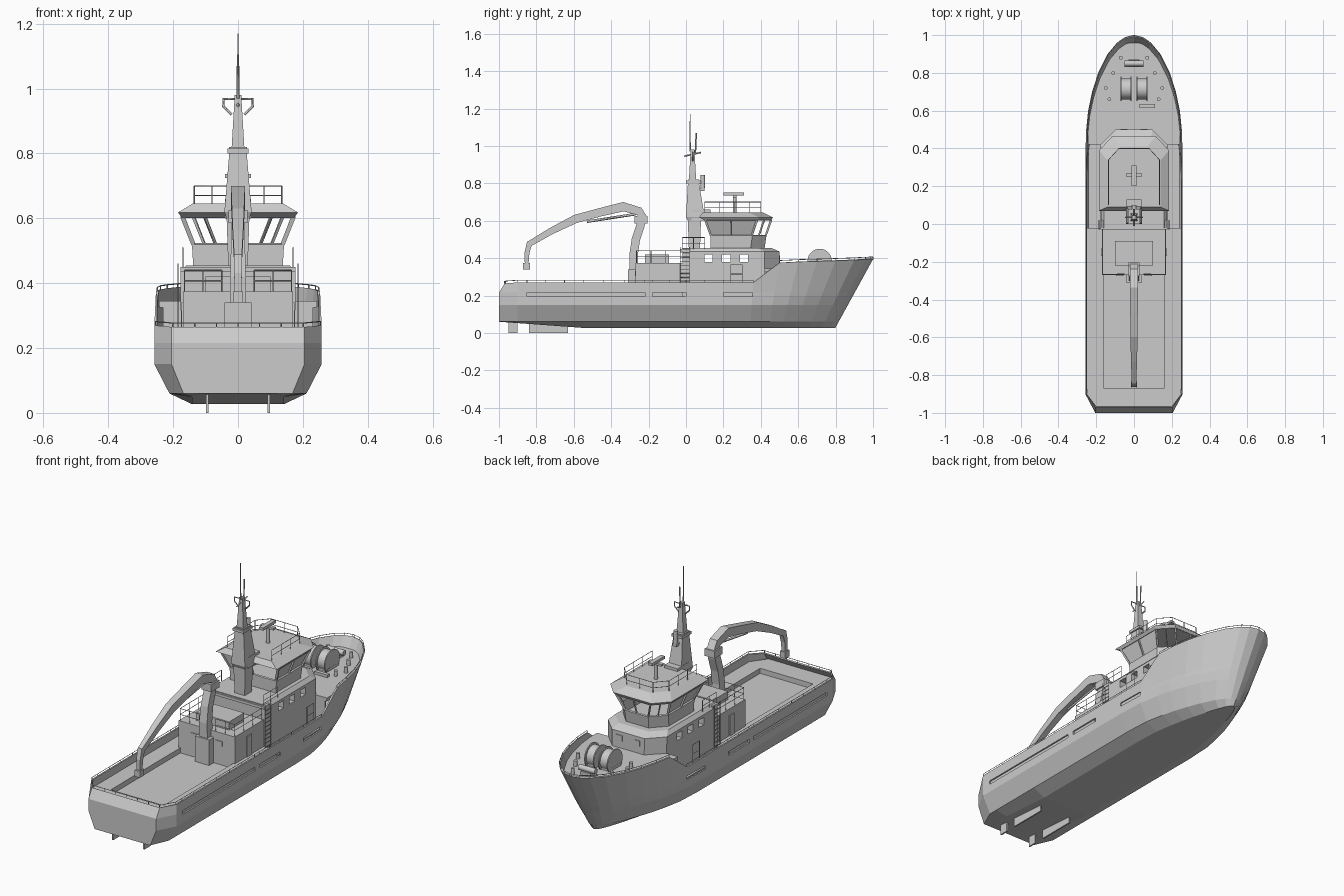
import bpy, bmesh, math
from mathutils import Vector, Matrix

if "Cube" in bpy.data.objects:
    bpy.data.objects.remove(bpy.data.objects["Cube"])

grey = bpy.data.materials.new("plain_grey")
grey.use_nodes = True
grey.diffuse_color = (0.6, 0.6, 0.6, 1)
grey.node_tree.nodes["Principled BSDF"].inputs["Base Color"].default_value = (0.6, 0.6, 0.6, 1)


def finish(name, bm):
    mesh = bpy.data.meshes.new(name)
    bm.to_mesh(mesh)
    bm.free()
    mesh.materials.append(grey)
    ob = bpy.data.objects.new(name, mesh)
    bpy.context.collection.objects.link(ob)
    return ob


def loft_bm(rings):
    """Skin closed rings of equal length and cap both ends."""
    bm = bmesh.new()
    rows = [[bm.verts.new(p) for p in r] for r in rings]
    n = len(rows[0])
    for a, b in zip(rows, rows[1:]):
        for i in range(n):
            bm.faces.new((a[i], a[(i + 1) % n], b[(i + 1) % n], b[i]))
    bm.faces.new(rows[0][::-1])
    bm.faces.new(rows[-1])
    return bm


def loft(name, rings):
    bm = loft_bm(rings)
    bmesh.ops.recalc_face_normals(bm, faces=bm.faces)
    return finish(name, bm)


def level(pts, z):
    return [(x, y, z) for x, y in pts]


def rect(hx, y0, y1, cx=0):
    return [(cx - hx, y0), (cx + hx, y0), (cx + hx, y1), (cx - hx, y1)]


def box(name, hx, y0, y1, z0, z1, cx=0):
    return loft(name, [level(rect(hx, y0, y1, cx), z) for z in (z0, z1)])


def plan(hx, y0, y1, cx, cy):
    """Outline with chamfered forward corners."""
    return [(-hx, y0), (hx, y0), (hx, y1 - cy), (hx - cx, y1), (cx - hx, y1), (-hx, y1 - cy)]


def arm(name, path):
    """Box-section beam along (y, z, thickness, half width) points."""
    rings = []
    for i, (y, z, t, w) in enumerate(path):
        a, b = path[max(i - 1, 0)], path[min(i + 1, len(path) - 1)]
        d = Vector((b[0] - a[0], b[1] - a[1])).normalized() * t / 2
        rings.append([(sx * w, y - s * d.y, z + s * d.x) for sx, s in ((-1, -1), (1, -1), (1, 1), (-1, 1))])
    return loft(name, rings)


def cylinder(name, centre, r, length, axis="Z", r2=None, sides=20):
    bm = bmesh.new()
    bmesh.ops.create_cone(bm, cap_ends=True, segments=sides, radius1=r, radius2=r if r2 is None else r2, depth=length)
    turn = Matrix.Rotation(math.pi / 2, 4, "Y") if axis == "X" else Matrix()
    bm.transform(Matrix.Translation(centre) @ turn)
    for f in bm.faces:
        f.smooth = len(f.verts) == 4
    for e in bm.edges:
        e.smooth = e.calc_face_angle(0) < 0.8
    return finish(name, bm)


def pipes(name, lines, r=0.0018):
    cu = bpy.data.curves.new(name, "CURVE")
    cu.dimensions, cu.bevel_depth, cu.bevel_resolution = "3D", r, 0
    cu.use_fill_caps = True
    for line in lines:
        sp = cu.splines.new("POLY")
        sp.points.add(len(line) - 1)
        for p, co in zip(sp.points, line):
            p.co = (*co, 1)
    cu.materials.append(grey)
    ob = bpy.data.objects.new(name, cu)
    bpy.context.collection.objects.link(ob)


def railing(name, pts, height, bars=2, gap=0.07):
    """Horizontal bars with evenly spaced posts along a path."""
    up = Vector((0, 0, height))
    pts = [Vector(p) for p in pts]
    lines = [[p + up * (k + 1) / bars for p in pts] for k in range(bars)]
    for a, b in zip(pts, pts[1:]):
        n = max(1, round((b - a).length / gap))
        lines += [[a.lerp(b, i / n), a.lerp(b, i / n) + up] for i in range(n + 1)]
    pipes(name, lines)


def cut(ob, cutter):
    m = ob.modifiers.new("cut", "BOOLEAN")
    m.operation, m.object, m.solver = "DIFFERENCE", cutter, "EXACT"
    bpy.context.view_layer.objects.active = ob
    bpy.ops.object.modifier_apply(modifier=m.name)
    bpy.data.objects.remove(cutter)


# Hull: half shell from stations (y, half breadth, rim height), mirrored
side = [(y, .258, .27) for y in (-.9, -.85, -.55, -.22, -.18, 0, .2, .36)]
stations = [(-1, .205, .265)] + side + [
    (.5, .253, .375), (.6, .243, .38), (.7, .222, .383), (.8, .19, .386), (.9, .14, .39),
    (.96, .09, .393), (.988, .05, .394), (1, 0, .394)]
rows = [(.027, 0, 0), (.027, .55, .5), (.06, .82, .4), (.15, 1, .3), (.195, 1, .22), (.215, 1, .2), (None, 1, 0)]


def hull_point(st, k):
    y, hw, top = st
    z, f, c = rows[k]
    z = top if z is None else z
    s = max(0, (y - .3) / .7)
    yy = y - .2 * s * (top - z) / (top - .03)
    if y < -.55 and k < 2:
        z += .033 * (-.55 - y) / .45
    if y == -1 and k == 6:
        yy = -.97
    return Vector((hw * f * (1 - c * s), yy, z))


bm = bmesh.new()
grid = [[bm.verts.new(hull_point(st, k)) for k in range(7)] for st in stations]
for i in range(len(grid) - 1):
    a, b = grid[i], grid[i + 1]
    for k in range(6):
        if not (k == 4 and i in (2, 3, 5, 7)):
            bm.faces.new((a[k], b[k], b[k + 1], a[k + 1]))
mid = [grid[0][0]] + [bm.verts.new((0, v.co.y, v.co.z)) for v in grid[0][1:]]
for k in range(1, 6):
    bm.faces.new((mid[k], grid[0][k], grid[0][k + 1], mid[k + 1]))
bmesh.ops.remove_doubles(bm, verts=bm.verts, dist=1e-5)
hull = finish("hull", bm)
hull.modifiers.new("mirror", "MIRROR")
skin = hull.modifiers.new("skin", "SOLIDIFY")
skin.thickness, skin.offset = .008, -1

# Decks: raised aft deck with a sunken cargo well, low side walkways, high foredeck
deck = loft("work_deck", [level([(-.19, -.985), (.19, -.985), (.249, -.9), (.249, -.02), (-.249, -.02), (-.249, -.9)], z)
                          for z in (.165, .228)])
cut(deck, box("deck_recess", .16, -.87, -.2, .2, .3))
box("side_walkway", .24, -.03, .42, .165, .196)


def fore_outline(z):
    pts = [hull_point(st, 5).lerp(hull_point(st, 6), (z - .215) / (st[2] - .215)) for st in stations[9:-1]]
    half = [(p.x - .006, p.y - .004) for p in pts]
    half = [(half[0][0], .42)] + half
    return half + [(-x, y) for x, y in reversed(half)]


loft("fore_deck", [level(fore_outline(z), z) for z in (.325, .345)])
box("fore_deck_bulkhead", .232, .42, .43, .165, .33)

# Rim rail, bow rail and fins under the stern
for s, label in ((1, "left"), (-1, "right")):
    top = [hull_point(st, 6) for st in stations]
    path = [Vector((s * (p.x - .004), p.y, p.z)) for p in top]
    railing(label + "_rim_rail", path[:9], .012, 1, .12)
    railing(label + "_bow_rail", path[9:], .012, 1, .1)
    for y0, y1, n in ((-.84, -.63, "skeg"), (-.95, -.9, "rudder")):
        box(label + "_" + n, .004, y0, y1, 0, .07, s * .095)
railing("stern_rail", [(-.2, -.965, .265), (.2, -.965, .265)], .012, 1)

# Deckhouses
box("aft_house", .17, -.27, -.02, .19, .375)
box("aft_hatch", .1, -.22, -.09, .37, .42)
box("bridge_ledge", .178, -.03, .02, .435, .45)
house = loft("main_house", [level(plan(.175, -.02, .5, .08, .08), .19), level(plan(.178, -.02, .5, .08, .08), .435),
                            level(plan(.16, -.02, .455, .07, .07), .455)])
for y in (.12, .215, .31):
    cut(house, box("window_cutter", .3, y - .022, y + .022, .38, .42))
for x in (-.075, .075):
    box("aft_window", .02, -.274, -.268, .305, .33, x)
    box("front_window", .018, .497, .503, .385, .415, x * .7)

# Wheelhouse with flared window band
def double(pts):
    return [q for a, b in zip(pts, pts[1:] + pts[:1]) for q in (a, ((a[0] + b[0]) / 2, (a[1] + b[1]) / 2))]


bands = [(.45, .138, .13, .42), (.52, .142, .13, .43), (.605, .175, .1, .458), (.618, .185, .07, .465), (.645, .14, .09, .41)]
bm = loft_bm([level(double(plan(hx, y0, y1, .07, .075)), z) for z, hx, y0, y1 in bands])
panes = [f for f in bm.faces if .53 < f.calc_center_median().z < .59 and len(f.verts) == 4]
bmesh.ops.inset_individual(bm, faces=panes, thickness=.012)
bmesh.ops.inset_individual(bm, faces=panes, thickness=.001, depth=-.008)
bm.normal_update()
bmesh.ops.delete(bm, geom=[f for f in panes if abs(f.normal.x) < .85], context="FACES_ONLY")
wheelhouse = finish("wheelhouse", bm)
shell = wheelhouse.modifiers.new("shell", "SOLIDIFY")
shell.thickness, shell.offset = .004, -1
railing("roof_rail", [(-.135, .1, .64), (-.135, .34, .64), (-.08, .4, .64), (.08, .4, .64), (.135, .34, .64), (.135, .1, .64)], .06)
cylinder("radar_post", (0, .26, .685), .01, .09, sides=10)
box("radar_bar", .012, .2, .31, .735, .75)
box("radar_arm", .04, .25, .27, .725, .737)
box("roof_locker", .04, .03, .13, .6, .66)

# Mast
tower = [(.45, .03, .015, .075), (.6, .035, .01, .08), (.62, .042, 0, .1), (.8, .027, .01, .07), (.82, .027, .01, .07)]
loft("mast_tower", [level(rect(w, a, b), z) for z, w, a, b in tower])
box("mast_platform", .032, .0, .08, .8, .815)
loft("mast_top", [level(rect(w, .035 - w, .035 + w), z) for z, w in ((.81, .02), (.98, .01))])
pipes("mast_crown", [[(-.02, .035, .92), (-.045, .035, .945), (-.045, .035, .968), (.045, .035, .968), (.045, .035, .945), (.02, .035, .92)],
                     [(0, -.01, .945), (0, .08, .965)], [(0, .05, .96), (0, .055, 1.07)]], .004)
cylinder("antenna", (0, .022, 1.07), .004, .2, r2=.0015, sides=8)
box("mast_lamp_bracket", .012, .06, .1, .76, .775)
cylinder("mast_lamp", (0, .09, .81), .012, .07, sides=10)

# Upper rails, gates and ladders
for s in (-1, 1):
    railing("aft_house_rail", [(s * .165, -.03, .375), (s * .165, -.265, .375), (s * .05, -.265, .375)], .065)
    railing("bridge_side_rail", [(s * .17, -.02, .45), (s * .17, .1, .45)], .06)
    railing("side_gate", [(s * .25, .24, .265), (s * .25, .3, .265)], .1, 2, .06)
    x = s * .185
    steps = [[(x, -.03, .23 + .022 * i), (x, .02, .23 + .022 * i)] for i in range(10)]
    pipes("ladder", steps + [[(x, y, .195), (x, y, .46)] for y in (-.03, .02)])
    box("side_door", .004, -.17, -.13, .228, .34, s * .171)

# Crane
box("crane_base", .042, -.31, -.24, .19, .34)
arm("crane_pedestal", [(-.278, .3, .045, .026), (-.28, .42, .045, .024), (-.268, .5, .045, .022), (-.243, .575, .045, .022), (-.24, .62, .045, .022)])
box("crane_head", .03, -.275, -.205, .585, .625)
arm("crane_boom", [(-.225, .61, .04, .022), (-.25, .65, .045, .022), (-.335, .675, .05, .022), (-.46, .645, .045, .02),
                   (-.59, .61, .045, .019), (-.72, .545, .036, .016), (-.84, .475, .03, .012)])
pipes("crane_ram", [[(0, -.27, .635), (0, -.53, .595)]], .007)
arm("crane_tip", [(-.835, .485, .03, .012), (-.85, .43, .026, .012), (-.852, .37, .02, .01)])
box("crane_hook", .016, -.872, -.835, .34, .375)

# Foredeck winch and mooring gear
for x in (-.042, .042):
    cylinder("winch_drum", (x, .715, .385), .055, .05, "X", sides=28)
    for dx in (-.026, .026):
        cylinder("winch_flange", (x + dx, .715, .385), .065, .006, "X", sides=28)
    box("winch_foot", .03, .67, .76, .34, .36, x)
box("windlass", .03, .83, .87, .34, .365)
cylinder("windlass_drum", (0, .85, .375), .015, .1, "X")
for x, y in ((.13, .66), (.15, .72), (.11, .8), (.07, .88)):
    for s in (-1, 1):
        cylinder("bollard", (s * x, y, .358), .01, .035, sides=10)
box("fore_hatch", .04, .615, .635, .34, .36, .07)
